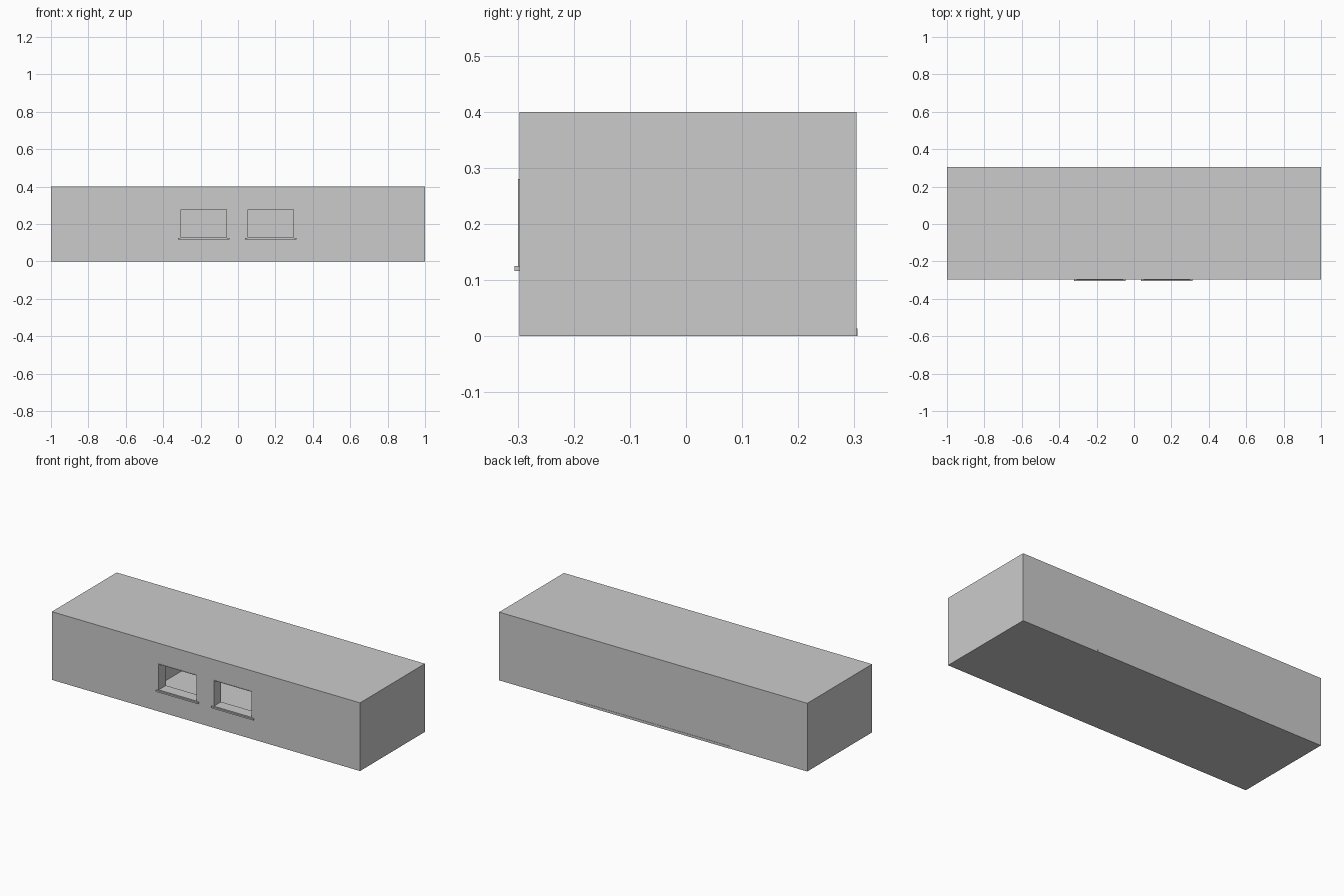
import bpy

if "Cube" in bpy.data.objects:
    bpy.data.objects.remove(bpy.data.objects["Cube"])

def box(name, x, y, z):
    bpy.ops.mesh.primitive_cube_add(size=1, location=[(a + b) / 2 for a, b in (x, y, z)])
    o = bpy.context.object
    o.name = name
    o.scale = [b - a for a, b in (x, y, z)]
    bpy.ops.object.transform_apply(location=False, rotation=False, scale=True)
    return o

def cut(target, cutter):
    m = target.modifiers.new("cut", "BOOLEAN")
    m.operation = "DIFFERENCE"
    m.solver = "EXACT"
    m.object = cutter
    bpy.context.view_layer.objects.active = target
    bpy.ops.object.modifier_apply(modifier=m.name)
    bpy.data.objects.remove(cutter, do_unlink=True)

FRONT, BACK = -0.297, 0.304
WALL = 0.065
Z0, Z1 = 0.125, 0.28
windows = {"left": (-0.308, -0.058), "right": (0.05, 0.30)}

# Building block with a hollow central room
building = box("building_shell", (-1, 1), (FRONT, BACK), (0, 0.4))
cut(building, box("room_cutter", (-0.48, 0.48), (FRONT + WALL, BACK - 0.02), (0.015, 0.385)))

for side, (xa, xb) in windows.items():
    # Window opening
    cut(building, box("opening_cutter", (xa, xb), (FRONT - 0.05, FRONT + WALL + 0.02), (Z0, Z1)))
    # Thin frame lining the opening
    t = 0.003
    frame = box(side + "_window_frame", (xa, xb), (FRONT - 0.002, FRONT + WALL), (Z0, Z1))
    cut(frame, box("frame_cutter", (xa + t, xb - t), (FRONT - 0.1, FRONT + 0.2), (Z0 + t, Z1 - t)))
    # Projecting sill
    box(side + "_window_sill", (xa - 0.012, xb + 0.012), (-0.306, FRONT + 0.01), (0.116, 0.125))

# Floor edge showing at the back wall
box("floor_edge", (-0.5, 0.5), (BACK - 0.01, 0.306), (0, 0.014))
